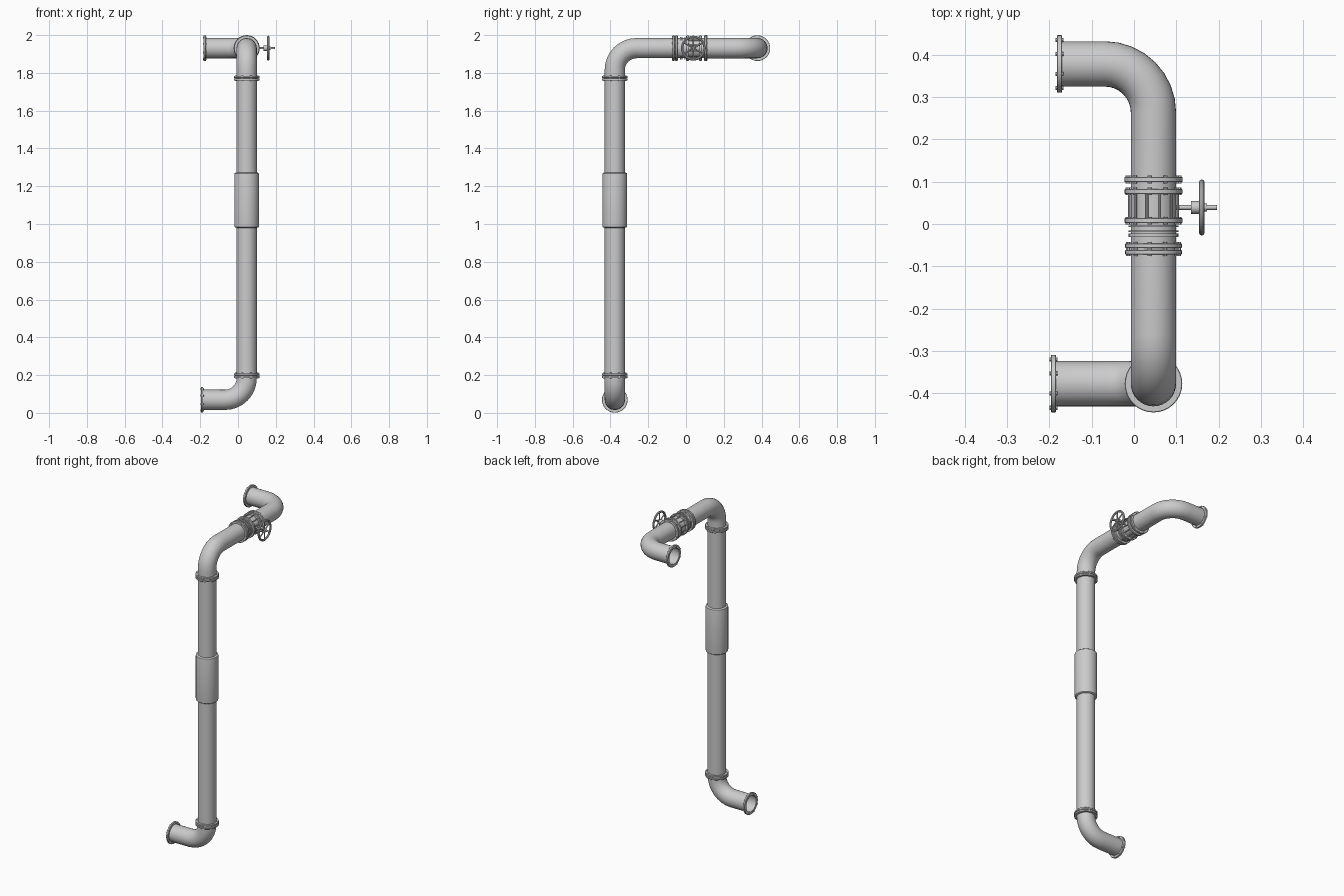
import bpy, bmesh, math
from mathutils import Vector

if "Cube" in bpy.data.objects:
    bpy.data.objects.remove(bpy.data.objects["Cube"])

PX, PY, ZB, ZT = 0.046, -0.377, 0.069, 1.931   # pipe centre lines
R, BEND, SIDES = 0.0535, 0.115, 32
X, Y, Z = Vector((1, 0, 0)), Vector((0, 1, 0)), Vector((0, 0, 1))


def finish(bm, name):
    bmesh.ops.recalc_face_normals(bm, faces=bm.faces)
    me = bpy.data.meshes.new(name)
    bm.to_mesh(me)
    bm.free()
    ob = bpy.data.objects.new(name, me)
    bpy.context.collection.objects.link(ob)
    bpy.ops.object.select_all(action='DESELECT')
    bpy.context.view_layer.objects.active = ob
    ob.select_set(True)
    bpy.ops.object.shade_smooth_by_angle(angle=math.radians(35))
    return ob


def frame(axis):
    u = axis.orthogonal().normalized()
    return u, axis.cross(u)


def add_lathe(bm, profile, origin, axis, sides=SIDES, closed=False):
    """Revolve (radius, height) points about an axis."""
    u, v = frame(axis)
    rings = []
    for r, h in profile:
        rings.append([bm.verts.new(origin + axis * h + (u * math.cos(a) + v * math.sin(a)) * r)
                      for a in (2 * math.pi * i / sides for i in range(sides))])
    n = len(rings)
    for k in range(n if closed else n - 1):
        a, b = rings[k], rings[(k + 1) % n]
        for i in range(sides):
            j = (i + 1) % sides
            bm.faces.new((a[i], a[j], b[j], b[i]))
    return rings


def add_rod(bm, origin, axis, r, length, sides=8):
    rings = add_lathe(bm, [(r, 0), (r, length)], origin, axis, sides)
    bm.faces.new(rings[0])
    bm.faces.new(rings[1])


def lathe(name, profile, origin, axis, closed=False):
    bm = bmesh.new()
    add_lathe(bm, profile, Vector(origin), axis, closed=closed)
    return finish(bm, name)


def flange(name, origin, axis, t=0.012, r=0.068, bolts=8, inner=0.05):
    """Flat ring with bolt heads standing slightly proud of both faces."""
    o, c = Vector(origin), 0.0015
    bm = bmesh.new()
    add_lathe(bm, [(inner, 0), (r - c, 0), (r, c), (r, t - c), (r - c, t), (inner, t)], o, axis, closed=True)
    u, v = frame(axis)
    for i in range(bolts):
        a = 2 * math.pi * (i + 0.5) / bolts
        p = o + (u * math.cos(a) + v * math.sin(a)) * (r - 0.0065)
        add_rod(bm, p - axis * 0.003, axis, 0.005, t + 0.006, 6)
    return finish(bm, name)


def elbow(name, start, corner, end, steps=8):
    """Open tube from start to end with a quarter bend at the corner."""
    s, c, e = map(Vector, (start, corner, end))
    d1, d2 = (c - s).normalized(), (e - c).normalized()
    n = d1.cross(d2)
    path = [(s, d1)]
    centre = c - d1 * BEND + d2 * BEND
    for i in range(steps + 1):
        a = math.pi / 2 * i / steps
        path.append((centre + (d1 * math.sin(a) - d2 * math.cos(a)) * BEND,
                     d1 * math.cos(a) + d2 * math.sin(a)))
    path.append((e, d2))
    bm = bmesh.new()
    prev = None
    for p, t in path:
        w = t.cross(n)
        ring = [bm.verts.new(p + (n * math.cos(a) + w * math.sin(a)) * R)
                for a in (2 * math.pi * i / SIDES for i in range(SIDES))]
        if prev:
            for i in range(SIDES):
                j = (i + 1) % SIDES
                bm.faces.new((prev[i], prev[j], ring[j], ring[i]))
        prev = ring
    return finish(bm, name)


# Pipe runs
elbow("bottom_elbow", (-0.19, PY, ZB), (PX, PY, ZB), (PX, PY, 0.197))
elbow("top_elbow", (PX, PY, 1.775), (PX, PY, ZT), (PX, -0.058, ZT))
elbow("outlet_bend", (PX, 0.1, ZT), (PX, 0.378, ZT), (-0.175, 0.378, ZT))
lathe("riser_pipe", [(R, 0.197), (R, 1.775)], (PX, PY, 0), Z)

# Sleeve with rounded ends around the riser
lathe("riser_sleeve", [(R, 0.98), (0.061, 0.981), (0.0645, 0.984), (0.0655, 0.99),
                       (0.0655, 1.262), (0.0645, 1.268), (0.061, 1.271), (R, 1.272)],
      (PX, PY, 0), Z)

# End flanges and paired joint flanges
flange("inlet_flange", (-0.196, PY, ZB), X)
flange("outlet_flange", (-0.182, 0.378, ZT), X)
for label, z in (("lower", 0.197), ("upper", 1.772)):
    flange(label + "_joint_flange_a", (PX, PY, z - 0.0125), Z, 0.011)
    flange(label + "_joint_flange_b", (PX, PY, z + 0.0015), Z, 0.011)

# Valve body along y with its flanges and collars
lathe("valve_body", [(R, -0.058), (R, 0.1)], (PX, 0, ZT), Y)
for i, (y, t, r) in enumerate(((-0.072, 0.011, 0.067), (-0.057, 0.011, 0.067), (0.002, 0.012, 0.068),
                               (0.071, 0.012, 0.068), (0.099, 0.012, 0.069))):
    flange("valve_flange_%d" % i, (PX, y, ZT), Y, t, r, 10)
for i, (y, t) in enumerate(((-0.031, 0.008), (-0.019, 0.004), (-0.007, 0.004))):
    lathe("valve_collar_%d" % i, [(0.05, 0), (0.059, 0), (0.059, t), (0.05, t)],
          (PX, y, ZT), Y, closed=True)

# Tie rods around the valve body
bm = bmesh.new()
for i in range(12):
    a = 2 * math.pi * (i + 0.5) / 12
    add_rod(bm, Vector((PX + 0.059 * math.cos(a), 0.012, ZT + 0.059 * math.sin(a))), Y, 0.003, 0.061)
finish(bm, "valve_tie_rods")

# Stem and hub of the hand wheel
WY = 0.039
bm = bmesh.new()
add_rod(bm, Vector((0.09, WY, ZT)), X, 0.0055, 0.106, 16)
add_rod(bm, Vector((0.135, WY, ZT)), X, 0.015, 0.019, 20)
add_rod(bm, Vector((0.15, WY, ZT)), X, 0.009, 0.022, 16)
finish(bm, "valve_stem")

# Hand wheel rim and spokes
bm = bmesh.new()
c = Vector((0.16, WY, ZT))
rim = [(0.0595 + 0.0065 * math.cos(a), 0.0065 * math.sin(a))
       for a in (2 * math.pi * i / 10 for i in range(10))]
add_lathe(bm, rim, c, X, closed=True)
for i in range(6):
    a = 2 * math.pi * i / 6 + math.pi / 6
    add_rod(bm, c, Y * math.cos(a) + Z * math.sin(a), 0.004, 0.058)
finish(bm, "hand_wheel")
